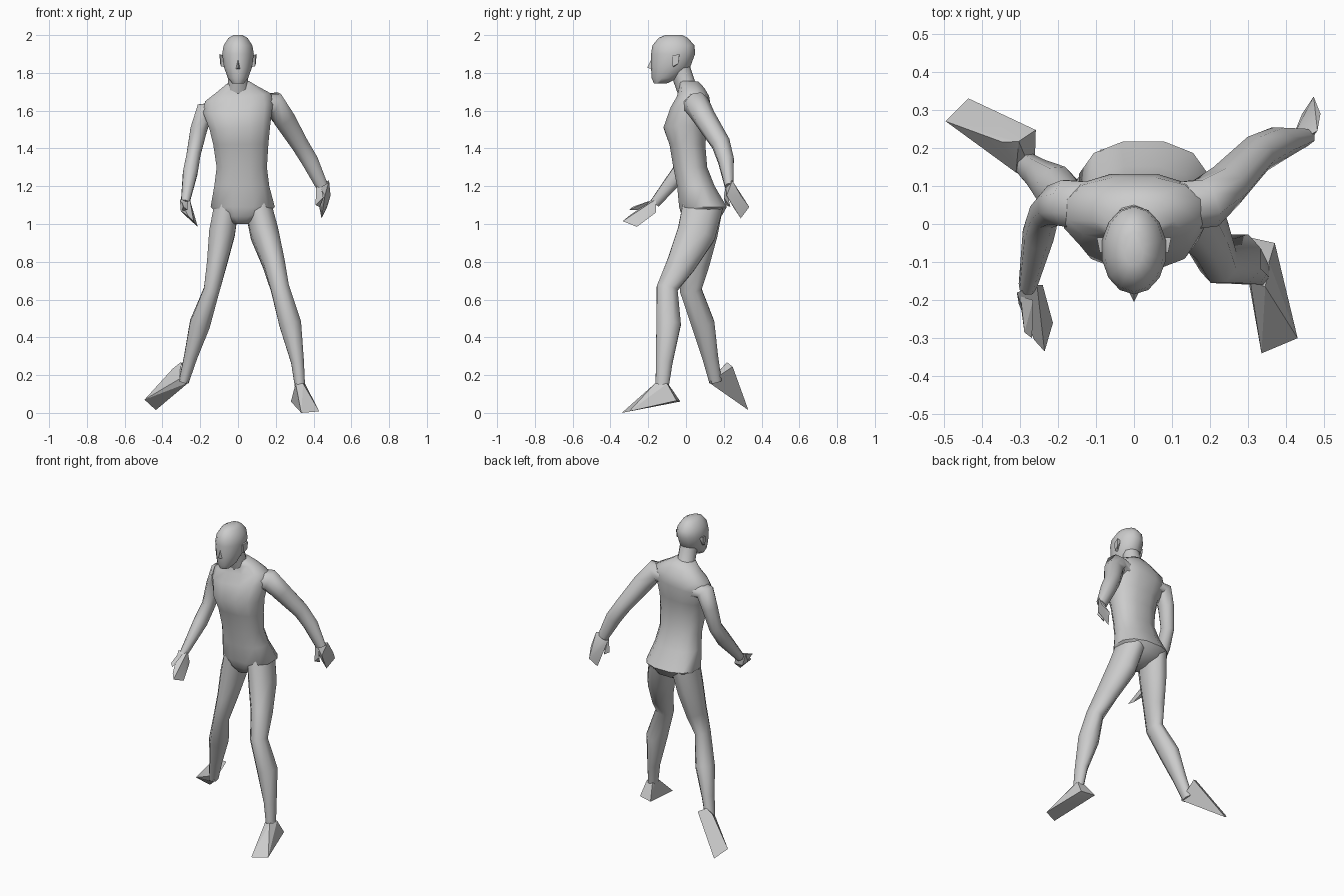
import bpy, bmesh, math
from mathutils import Vector


def finish(name, bm, angle):
    bmesh.ops.recalc_face_normals(bm, faces=bm.faces)
    me = bpy.data.meshes.new(name)
    bm.to_mesh(me)
    bm.free()
    ob = bpy.data.objects.new(name, me)
    bpy.context.collection.objects.link(ob)
    bpy.ops.object.select_all(action='DESELECT')
    ob.select_set(True)
    bpy.context.view_layer.objects.active = ob
    bpy.ops.object.shade_smooth_by_angle(angle=math.radians(angle))
    return ob


def skin(name, rings, angle=60):
    """Bridge equal-sized rings of points into a closed low-poly surface."""
    bm = bmesh.new()
    vs = [[bm.verts.new(p) for p in r] for r in rings]
    n = len(vs[0])
    for a, b in zip(vs, vs[1:]):
        for i in range(n):
            j = (i + 1) % n
            bm.faces.new((a[i], a[j], b[j], b[i]))
    bm.faces.new(vs[0][::-1])
    bm.faces.new(vs[-1])
    return finish(name, bm, angle)


def stack(name, sections, n=12, power=1.0, roll=0.0):
    """Horizontal sections: centre x, front y, back y, z, half width."""
    rings = []
    for cx, yf, yb, z, rx in sections:
        ring = []
        for i in range(n):
            t = math.tau * (i + 0.5) / n
            c, s = math.cos(t), math.sin(t)
            x = rx * math.copysign(abs(c) ** power, c)
            y = (yf + yb) / 2 + (yb - yf) / 2 * math.copysign(abs(s) ** power, s)
            k = roll * max(0.0, min(1.0, (z - 1.4) / 0.2))
            ring.append((cx + x, y, z + k * x))
        rings.append(ring)
    return skin(name, rings)


def limb(name, path, ref, n=8):
    """Tube along a path of x, y, z, radius along ref, other radius."""
    pts = [Vector(p[:3]) for p in path]
    rings = []
    for i, p in enumerate(path):
        t = (pts[min(i + 1, len(pts) - 1)] - pts[max(i - 1, 0)]).normalized()
        u = (Vector(ref) - t * t.dot(Vector(ref))).normalized()
        v = t.cross(u)
        rings.append([pts[i] + u * p[3] * math.cos(a) + v * p[4] * math.sin(a)
                      for a in (math.tau * (k + 0.5) / n for k in range(n))])
    return skin(name, rings)


def hull(name, points, angle=25):
    bm = bmesh.new()
    for p in points:
        bm.verts.new(p)
    res = bmesh.ops.convex_hull(bm, input=bm.verts)
    junk = [v for v in set(res['geom_interior']) if isinstance(v, bmesh.types.BMVert)]
    bmesh.ops.delete(bm, geom=junk, context='VERTS')
    return finish(name, bm, angle)


# torso with hips, chest and sloping shoulders
stack("torso", [
    (.015, .00, .11, 1.00, .04), (.02, -.025, .19, 1.04, .12),
    (.025, -.04, .22, 1.09, .175), (.02, -.05, .155, 1.20, .15),
    (.02, -.07, .115, 1.30, .137), (.015, -.09, .105, 1.42, .15),
    (.01, -.122, .115, 1.51, .165), (0, -.085, .135, 1.61, .19),
    (0, -.05, .125, 1.67, .18), (0, -.04, .10, 1.715, .11),
    (0, -.045, .07, 1.75, .06)], power=0.85, roll=0.12)

# neck and head
stack("neck", [(0, -.04, .10, 1.68, .075), (0, -.065, .05, 1.75, .055),
               (0, -.09, .02, 1.84, .055)], n=10)
stack("head", [
    (0, -.17, -.10, 1.745, .032), (0, -.182, -.04, 1.772, .055),
    (0, -.185, .022, 1.83, .076), (0, -.185, .048, 1.90, .086),
    (0, -.178, .045, 1.945, .078), (0, -.145, .01, 1.985, .052),
    (0, -.11, -.02, 2.0, .025)], n=14)
hull("nose", [(0, -.205, 1.828), (.018, -.168, 1.815), (-.018, -.168, 1.815),
              (0, -.178, 1.885), (0, -.15, 1.84)])
for s, side in ((1, "left"), (-1, "right")):
    hull(side + "_ear", [(s * .07, -.075, 1.89), (s * .07, -.065, 1.83),
                         (s * .07, -.035, 1.89), (s * .09, -.07, 1.835),
                         (s * .098, -.035, 1.90), (s * .09, -.075, 1.89),
                         (s * .095, -.04, 1.85)])

# forward leg and trailing leg
limb("forward_leg", [
    (.105, .09, 1.10, .075, .115), (.14, .055, .95, .08, .11),
    (.19, -.025, .79, .062, .083), (.222, -.10, .66, .053, .06),
    (.277, -.092, .47, .063, .07), (.315, -.115, .27, .037, .048),
    (.33, -.128, .12, .028, .036)], (1, 0, 0))
limb("trailing_leg", [
    (-.06, .09, 1.10, .07, .115), (-.085, .075, .95, .074, .10),
    (-.112, .05, .79, .057, .08), (-.14, .025, .65, .045, .062),
    (-.202, .09, .47, .058, .066), (-.25, .127, .30, .038, .046),
    (-.287, .156, .165, .028, .036)], (1, 0, 0))

# feet: the trailing one has its heel lifted
hull("forward_foot", [
    (.335, -.34, 0), (.43, -.30, .008), (.28, -.03, .06), (.37, -.05, .065),
    (.305, -.15, .155), (.345, -.165, .155), (.31, -.095, .155), (.355, -.10, .155)])
hull("trailing_foot", [
    (-.495, .27, .07), (-.435, .33, .015), (-.345, .215, .235),
    (-.258, .247, .245), (-.303, .217, .268),
    (-.31, .135, .18), (-.262, .122, .16)])

# arms: one swung back, one swung forward
limb("back_arm", [
    (.11, .045, 1.625, .07, .065), (.19, .055, 1.635, .07, .07),
    (.242, .10, 1.56, .06, .062), (.325, .185, 1.425, .052, .05),
    (.38, .212, 1.335, .045, .048), (.445, .228, 1.20, .024, .035)], (0, 1, 0))
limb("front_arm", [
    (-.11, .045, 1.59, .07, .06), (-.178, .055, 1.595, .065, .055),
    (-.208, .05, 1.50, .055, .048), (-.235, .03, 1.37, .046, .04),
    (-.252, -.03, 1.275, .048, .042), (-.28, -.165, 1.11, .028, .024)], (0, 1, 0))

# mitten-like hands with separate thumbs
hull("back_hand", [
    (.42, .21, 1.22), (.482, .245, 1.23), (.49, .29, 1.15), (.472, .335, 1.09),
    (.442, .29, 1.03), (.44, .25, 1.09), (.415, .225, 1.17), (.46, .215, 1.15)])
hull("back_thumb", [
    (.415, .21, 1.20), (.44, .21, 1.20), (.41, .21, 1.10),
    (.432, .235, 1.09), (.452, .20, 1.14)])
hull("front_hand", [
    (-.308, -.18, 1.13), (-.255, -.16, 1.13), (-.303, -.21, 1.07),
    (-.262, -.305, 1.04), (-.235, -.335, 1.015), (-.213, -.26, .985),
    (-.24, -.16, 1.06), (-.285, -.18, 1.05)])
hull("front_thumb", [
    (-.298, -.19, 1.12), (-.265, -.20, 1.12), (-.288, -.285, 1.09),
    (-.268, -.30, 1.075), (-.298, -.21, 1.07)])
